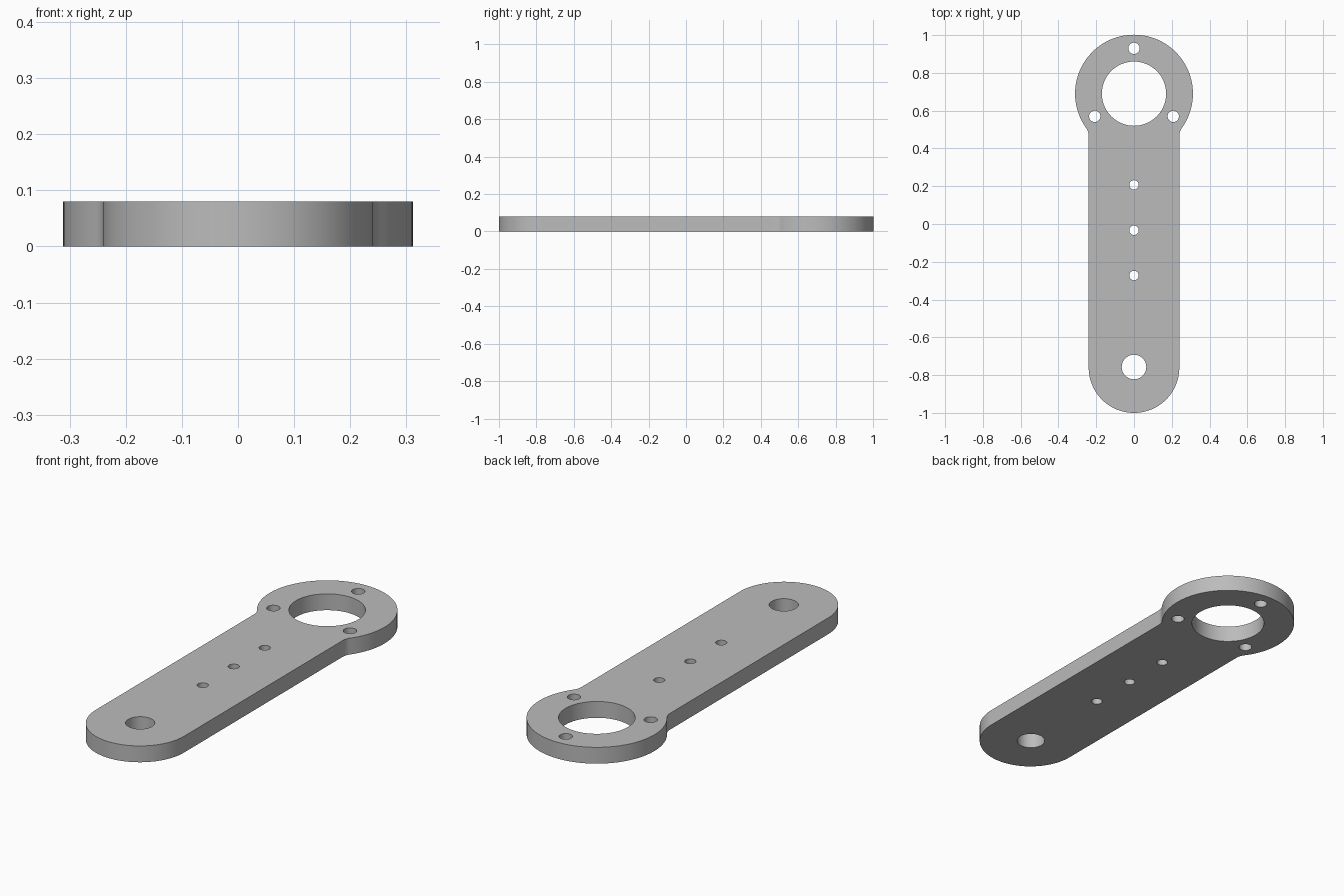
import bpy, bmesh
from math import sin, cos, pi, radians, sqrt, atan2

cube = bpy.data.objects.get("Cube")
if cube:
    bpy.data.objects.remove(cube, do_unlink=True)

THICK = 0.08
RING_Y, RING_R = 0.69, 0.312
END_Y, HALF_W = -0.76, 0.24
FILLET = 0.07


def arc(cx, cy, r, a0, a1, n):
    """Points along an arc, both ends included."""
    return [(cx + r * cos(a0 + (a1 - a0) * i / n),
             cy + r * sin(a0 + (a1 - a0) * i / n)) for i in range(n + 1)]


def circle(cx, cy, r, n=48):
    return arc(cx, cy, r, 0, 2 * pi, n)[:-1]


# Outline: rounded end, straight sides, filleted neck, ring
fx = HALF_W + FILLET
drop = sqrt((RING_R + FILLET) ** 2 - fx ** 2)
neck = atan2(-drop, fx)
fillet = arc(fx, RING_Y - drop, FILLET, pi, pi + neck, 8)
outline = arc(0, END_Y, HALF_W, -pi, 0, 48)
outline += fillet
outline += arc(0, RING_Y, RING_R, neck, pi - neck, 96)[1:-1]
outline += [(-x, y) for x, y in reversed(fillet)]

# Holes: ring bore, pivot, centre row, three bolts
holes = [circle(0, RING_Y, 0.17, 72), circle(0, -0.757, 0.065)]
holes += [circle(0, y, 0.025, 32) for y in (0.207, -0.033, -0.273)]
holes += [circle(0.24 * cos(radians(a)), RING_Y + 0.24 * sin(radians(a)), 0.03, 32)
          for a in (90, 210, 330)]

# Plate: fill the profile and extrude it
bm = bmesh.new()
edges = []
for loop in [outline] + holes:
    verts = [bm.verts.new((x, y, 0)) for x, y in loop]
    edges += [bm.edges.new((v, verts[i - 1])) for i, v in enumerate(verts)]
bmesh.ops.triangle_fill(bm, edges=edges, use_beauty=True, normal=(0, 0, 1))
top = bmesh.ops.extrude_face_region(bm, geom=bm.faces[:])["geom"]
bmesh.ops.translate(bm, vec=(0, 0, THICK),
                    verts=[g for g in top if isinstance(g, bmesh.types.BMVert)])
bmesh.ops.recalc_face_normals(bm, faces=bm.faces[:])
mesh = bpy.data.meshes.new("arm_plate")
bm.to_mesh(mesh)
bm.free()
plate = bpy.data.objects.new("arm_plate", mesh)
bpy.context.collection.objects.link(plate)

# Colour
grey = bpy.data.materials.new("plain grey")
grey.use_nodes = True
colour = (0.5, 0.5, 0.5, 1)
grey.diffuse_color = colour
grey.node_tree.nodes["Principled BSDF"].inputs["Base Color"].default_value = colour
mesh.materials.append(grey)

# Smooth rims with sharp top and bottom edges
bpy.ops.object.select_all(action="DESELECT")
plate.select_set(True)
bpy.context.view_layer.objects.active = plate
bpy.ops.object.shade_smooth_by_angle(angle=radians(30))
